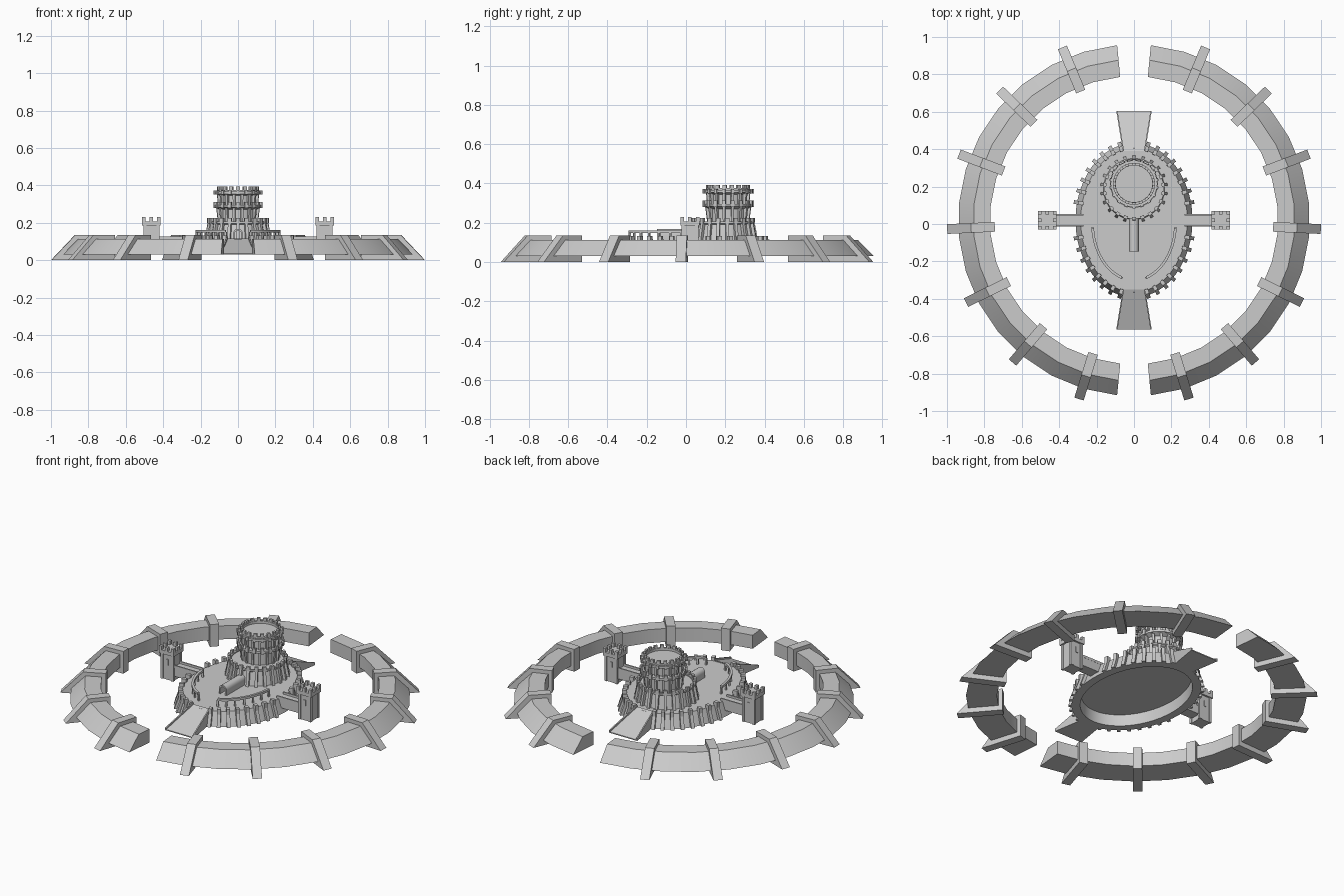
import bpy, bmesh
from math import sin, cos, pi, radians, hypot
from mathutils import Vector, Matrix

if "Cube" in bpy.data.objects:
    bpy.data.objects.remove(bpy.data.objects["Cube"])

stone = bpy.data.materials.new("pale_grey_stone")
stone.use_nodes = True
GREY = (0.6, 0.6, 0.6, 1)
stone.diffuse_color = GREY
stone.node_tree.nodes["Principled BSDF"].inputs["Base Color"].default_value = GREY

CY = 0.02           # centre of ring and island
BASE, DECK = 0.03, 0.112
A, B = 0.285, 0.385  # deck ellipse radii


def finish(name, bm, smooth=False):
    bmesh.ops.recalc_face_normals(bm, faces=bm.faces)
    mesh = bpy.data.meshes.new(name)
    bm.to_mesh(mesh)
    bm.free()
    mesh.materials.append(stone)
    ob = bpy.data.objects.new(name, mesh)
    bpy.context.collection.objects.link(ob)
    if smooth:
        bpy.ops.object.select_all(action='DESELECT')
        ob.select_set(True)
        bpy.context.view_layer.objects.active = ob
        bpy.ops.object.shade_smooth_by_angle(angle=radians(35))
    return ob


def sweep(bm, profile, frames):
    """Closed (offset, z) profile carried along (origin, direction) frames."""
    rings = [[bm.verts.new(o + d * r + Vector((0, 0, z))) for r, z in profile]
             for o, d in frames]
    n = len(profile)
    for p, q in zip(rings, rings[1:]):
        for i in range(n):
            j = (i + 1) % n
            bm.faces.new((p[i], p[j], q[j], q[i]))
    bm.faces.new(rings[0])
    bm.faces.new(rings[-1])


def slab(bm, profile, origin, d, width):
    """Profile standing in direction d, thickened sideways."""
    t = Vector((-d.y, d.x, 0)) * width / 2
    sweep(bm, profile, [(origin - t, d), (origin + t, d)])


def box(bm, x0, x1, y0, y1, z0, z1):
    m = Matrix.Translation(((x0 + x1) / 2, (y0 + y1) / 2, (z0 + z1) / 2))
    bmesh.ops.create_cube(bm, size=1, matrix=m @ Matrix.Diagonal((x1 - x0, y1 - y0, z1 - z0, 1)))


def lathe(bm, profile, cy, n=32, ratio=0.0):
    """Turn (radius, z); ratio is the extra length added to the y radius."""
    rings = [[bm.verts.new((r * cos(2 * pi * i / n), cy + (r + ratio) * sin(2 * pi * i / n), z))
              for i in range(n)] for r, z in profile]
    for p, q in zip(rings, rings[1:]):
        for i in range(n):
            j = (i + 1) % n
            bm.faces.new((p[i], p[j], q[j], q[i]))
    bm.faces.new(rings[0])
    bm.faces.new(rings[-1])


def direction(a):
    return Vector((cos(a), sin(a), 0))


def rect(r0, r1, z0, z1):
    return [(r0, z0), (r1, z0), (r1, z1), (r0, z1)]


def around(bm, cy, count, width, profile):
    """Repeat a slab around a round tower."""
    for i in range(count):
        slab(bm, profile, Vector((0, cy, 0)), direction(2 * pi * (i + 0.5) / count), width)


# Outer ring wall, two halves, with clasping ribs
ring_profile = [(0.77, BASE), (0.94, BASE), (0.86, 0.112), (0.77, 0.112)]
rib_profile = [(0.745, 0), (1.0, 0), (0.872, 0.135), (0.745, 0.135)]
mid = Vector((0, CY, 0))
for side, s in (("left", 1), ("right", -1)):
    def facing(deg):
        d = direction(radians(deg))
        return Vector((s * d.x, d.y, 0))
    bm = bmesh.new()
    sweep(bm, ring_profile, [(mid, facing(84.5 - 169 * i / 15)) for i in range(16)])
    finish("ring_wall_" + side, bm, True)
    bm = bmesh.new()
    for k in range(7):
        slab(bm, rib_profile, mid, facing(67.5 - 23.4 * k), 0.052)
    finish("ring_ribs_" + side, bm)

# Island: hollow oval plinth with sloped skirt
bm = bmesh.new()
lathe(bm, [(A - 0.025, DECK - 0.015), (A - 0.02, BASE), (A + 0.028, BASE),
           (A, DECK)], CY, 48, B - A)
finish("island_plinth", bm, True)

# Buttresses with merlons around the rim, leaving ramps and bridges open
bm = bmesh.new()
buttress = [(-0.01, BASE), (0.045, BASE), (0.02, 0.1), (0.02, 0.132), (-0.006, 0.132)]
for i in range(40):
    a = 2 * pi * (i + 0.5) / 40
    x, y = A * cos(a), B * sin(a)
    if abs(x) < 0.06 or abs(y) < 0.045:
        continue
    normal = Vector((x / A ** 2, y / B ** 2, 0)).normalized()
    slab(bm, buttress, Vector((x, CY + y, 0)), normal, 0.02)
finish("rim_buttresses", bm)

# Flared ramps, front and back
for name, s in (("front", -1), ("back", 1)):
    bm = bmesh.new()
    pts = [(0.06, 0.37, DECK + 0.005), (0.06, 0.37, BASE), (0.095, 0.585, BASE), (0.095, 0.585, BASE + 0.006)]
    verts = [bm.verts.new((m * x, CY + s * y, z)) for x, y, z in pts for m in (1, -1)]
    bmesh.ops.convex_hull(bm, input=verts)
    for m in (1, -1):   # kerbs
        curb = [bm.verts.new((m * (x - e), CY + s * y, z + h))
                for x, y, z in (pts[0], pts[3]) for e in (0, 0.007) for h in (0, 0.01)]
        bmesh.ops.convex_hull(bm, input=curb)
    finish("ramp_" + name, bm)

# Side towers and their bridges
for side, s in (("left", 1), ("right", -1)):
    cx = s * 0.463
    bm = bmesh.new()
    box(bm, cx - 0.038, cx + 0.038, CY - 0.038, CY + 0.038, BASE, 0.19)
    box(bm, cx - 0.049, cx + 0.049, CY - 0.049, CY + 0.049, 0.185, 0.207)
    for i in (-1, 0, 1):
        for j in (-1, 0, 1):
            if i or j:
                px, py = cx + i * 0.04, CY + j * 0.04
                box(bm, px - 0.009, px + 0.009, py - 0.009, py + 0.009, 0.205, 0.23)
    for i in (-1, 1):   # corner piers and slit frames
        for j in (-1, 1):
            px, py = cx + i * 0.035, CY + j * 0.035
            box(bm, px - 0.008, px + 0.008, py - 0.008, py + 0.008, BASE, 0.19)
        box(bm, cx - 0.007, cx + 0.007, CY + i * 0.038 - 0.004, CY + i * 0.038 + 0.004, 0.12, 0.155)
    finish("side_tower_" + side, bm)
    bm = bmesh.new()
    x0, x1 = sorted((s * 0.27, s * 0.43))
    box(bm, x0, x1, CY - 0.033, CY + 0.033, 0.06, DECK + 0.002)
    for m in (-1, 1):
        box(bm, x0, x1, CY + m * 0.03 - 0.004, CY + m * 0.03 + 0.004, DECK, DECK + 0.015)
    finish("bridge_" + side, bm)

# Lower keep drum with pilasters and battlements
KY, TY = 0.187, 0.215
bm = bmesh.new()
lathe(bm, [(0.165, DECK - 0.005), (0.148, 0.19), (0.16, 0.197), (0.16, 0.207),
           (0.145, 0.207), (0.145, 0.2)], KY, 32)
finish("keep_lower_drum", bm, True)
bm = bmesh.new()
around(bm, KY, 22, 0.016, [(0.14, DECK), (0.18, DECK), (0.163, 0.2), (0.14, 0.2)])
around(bm, KY, 22, 0.022, rect(0.149, 0.165, 0.2, 0.225))
finish("keep_lower_battlements", bm)

# Upper keep tower: two storeys, each with a projecting gallery
bm = bmesh.new()
lathe(bm, [(0.1, 0.195), (0.1, 0.27), (0.128, 0.284), (0.128, 0.296), (0.096, 0.296),
           (0.096, 0.345), (0.125, 0.355), (0.125, 0.367), (0.112, 0.367),
           (0.112, 0.376), (0.098, 0.376), (0.098, 0.362)], TY, 32)
finish("keep_upper_tower", bm, True)
bm = bmesh.new()
for z0, z1, r in ((0.2, 0.282, 0.118), (0.29, 0.355, 0.114)):
    around(bm, TY, 16, 0.013, [(0.09, z0), (0.108, z0), (r, z1), (0.09, z1)])
finish("keep_pilasters", bm)
bm = bmesh.new()
around(bm, TY, 18, 0.018, rect(0.119, 0.132, 0.28, 0.312))
around(bm, TY, 18, 0.014, rect(0.117, 0.131, 0.35, 0.372))
around(bm, TY, 18, 0.02, rect(0.099, 0.112, 0.37, 0.393))
finish("keep_upper_battlements", bm)

# Vaulted entrance hall with an open arch at its front
bm = bmesh.new()
arch = [(0.026 * cos(pi * i / 8), 0.142 + 0.026 * sin(pi * i / 8)) for i in range(9)]
inner = [(x * 0.65, 0.142 + (z - 0.142) * 0.65) for x, z in arch]
profile = [(0.026, DECK)] + arch + [(-0.026, DECK), (-0.017, DECK)] + inner[::-1] + [(0.017, DECK)]
sweep(bm, profile, [(Vector((0, y, 0)), Vector((1, 0, 0))) for y in (-0.147, 0.06)])
finish("entrance_vault", bm, True)

# Curved colonnades either side of the forecourt
for side, s in (("left", 1), ("right", -1)):
    frames = []
    for i in range(13):
        a = radians(-5 - 68 * i / 12)
        p = Vector((s * 0.222 * cos(a), 0.005 + 0.305 * sin(a), 0))
        frames.append((p, Vector((s * cos(a), sin(a), 0))))
    bm = bmesh.new()
    sweep(bm, rect(-0.007, 0.007, 0.147, 0.161), frames)
    for p, d in frames[::2]:
        slab(bm, rect(-0.005, 0.005, DECK - 0.003, 0.15), p, d, 0.01)
    finish("colonnade_" + side, bm)
